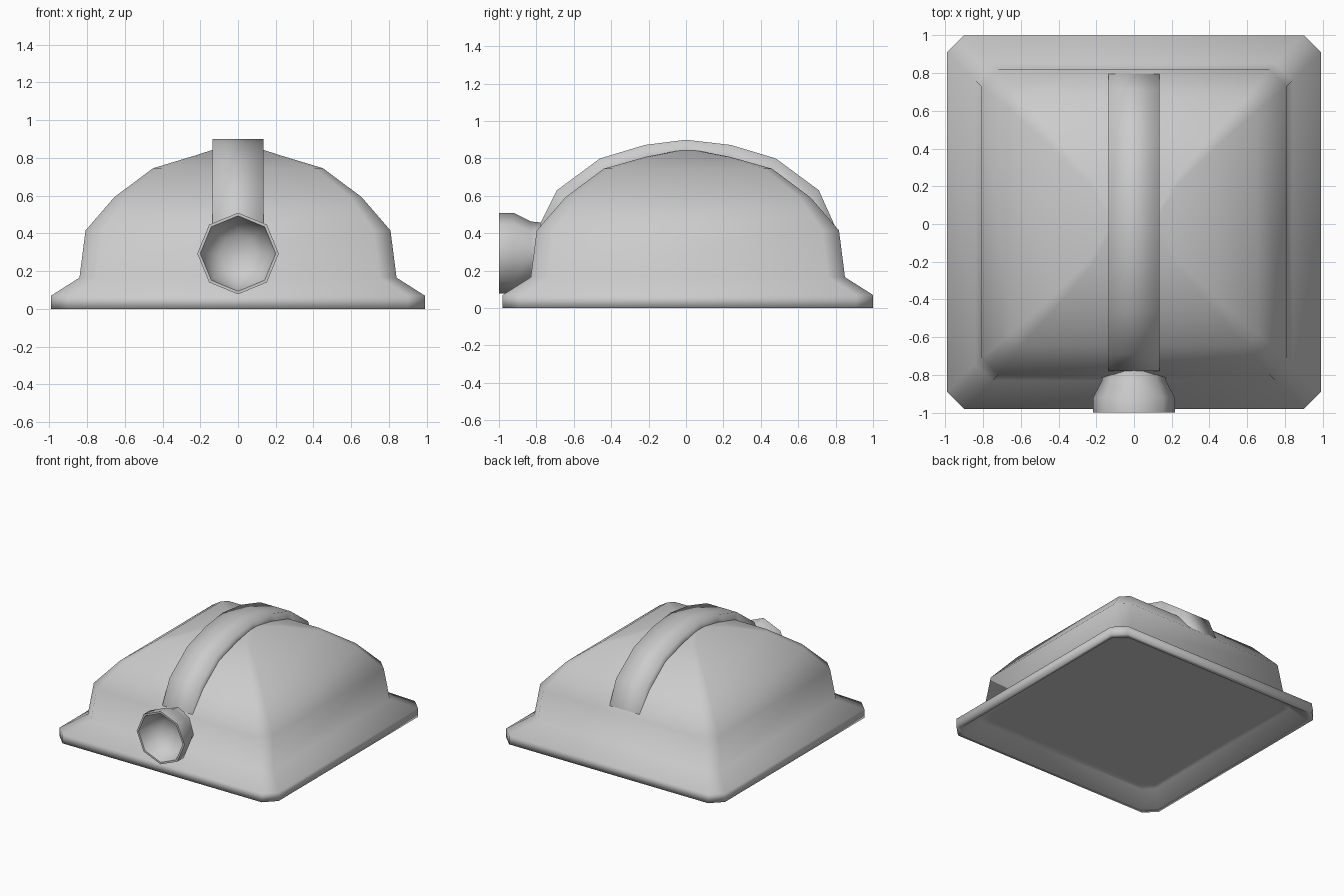
import bpy, bmesh, math

cube = bpy.data.objects.get("Cube")
if cube:
    bpy.data.objects.remove(cube, do_unlink=True)

grey = bpy.data.materials.new("light grey")
grey.use_nodes = True
grey.diffuse_color = (0.6, 0.6, 0.6, 1)
grey.node_tree.nodes["Principled BSDF"].inputs["Base Color"].default_value = (0.6, 0.6, 0.6, 1)


def loft(name, rings, smooth_angle=180):
    """Skin a list of equal-length point rings and cap the ends."""
    bm = bmesh.new()
    loops = [[bm.verts.new(p) for p in ring] for ring in rings]
    n = len(loops[0])
    for a, b in zip(loops, loops[1:]):
        for i in range(n):
            j = (i + 1) % n
            bm.faces.new((a[i], a[j], b[j], b[i]))
    bm.faces.new(loops[0][::-1])
    bm.faces.new(loops[-1])
    bmesh.ops.recalc_face_normals(bm, faces=bm.faces)
    mesh = bpy.data.meshes.new(name)
    bm.to_mesh(mesh)
    bm.free()
    mesh.materials.append(grey)
    obj = bpy.data.objects.new(name, mesh)
    bpy.context.collection.objects.link(obj)
    bpy.ops.object.select_all(action='DESELECT')
    obj.select_set(True)
    bpy.context.view_layer.objects.active = obj
    if smooth_angle >= 180:
        bpy.ops.object.shade_smooth()
    else:
        bpy.ops.object.shade_smooth_by_angle(angle=math.radians(smooth_angle))


def cut_rect(hx, hy, cut, z):
    """Rectangular ring with cut corners."""
    corner = [(hx, hy - cut), (hx - cut, hy)]
    pts = corner + [(-x, y) for x, y in corner[::-1]]
    pts += [(-x, -y) for x, y in pts]
    return [(x, y + 0.01, z) for x, y in pts]


# Shell: recessed underside, flanged foot, upright wall and square vaulted dome
shell_steps = [(0.8, 0.8, 0.08, 0.1), (0.86, 0.86, 0.08, 0.1), (0.955, 0.955, 0.09, 0),
               (0.99, 0.99, 0.09, 0), (0.99, 0.99, 0.09, 0.07), (0.84, 0.84, 0.09, 0.165),
               (0.808, 0.808, 0.09, 0.415), (0.655, 0.655, 0.06, 0.592),
               (0.45, 0.45, 0.04, 0.745), (0.235, 0.22, 0.02, 0.81), (0.135, 0.05, 0.01, 0.842)]
loft("domed_shell", [cut_rect(*s) for s in shell_steps])

# Strap: raised band running front to back over the dome, ends sunk in the wall
strap_path = [(-0.78, 0.3), (-0.78, 0.45), (-0.69, 0.63), (-0.46, 0.8), (-0.22, 0.872), (0, 0.9),
              (0.24, 0.872), (0.48, 0.8), (0.71, 0.63), (0.8, 0.43), (0.8, 0.3)]
w = 0.135
loft("top_strap", [[(-w, y, z), (w, y, z), (w, y * 0.84, z - 0.12), (-w, y * 0.84, z - 0.12)]
                   for y, z in strap_path])

# Nozzle: eight-sided flared pipe with a hollow mouth
nozzle_steps = [(-0.7, 0.165), (-0.78, 0.165), (-0.83, 0.17), (-0.92, 0.216), (-1, 0.216),
                (-1, 0.2), (-0.9, 0.17), (-0.845, 0.1), (-0.83, 0.02)]
loft("front_nozzle", [[(r * math.sin(i * math.pi / 4), y, 0.293 + r * math.cos(i * math.pi / 4))
                       for i in range(8)] for y, r in nozzle_steps], smooth_angle=60)
